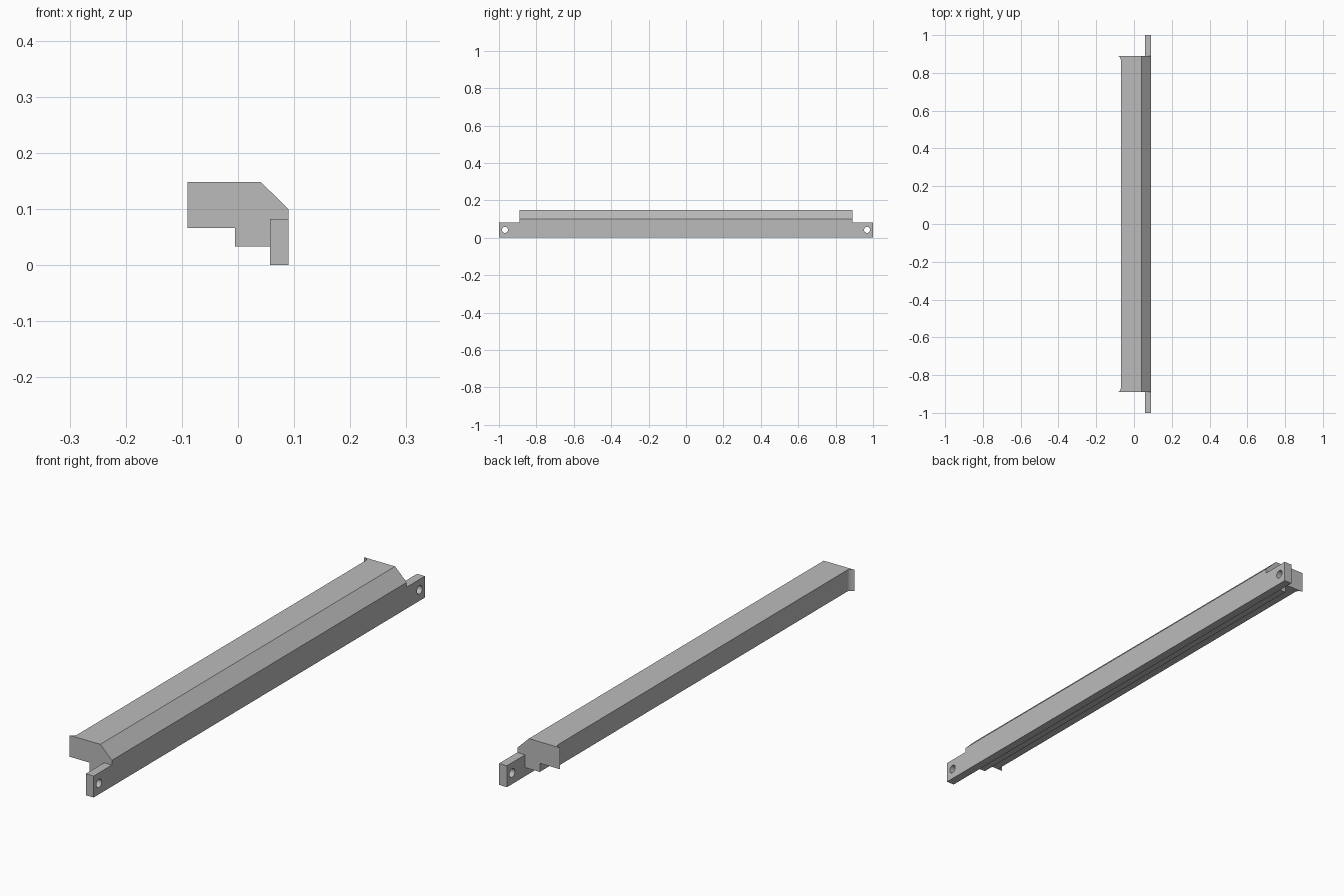
import bpy, bmesh, math

cube = bpy.data.objects.get("Cube")
if cube:
    bpy.data.objects.remove(cube, do_unlink=True)

HALF, BODY_END = 1.0, 0.89        # half lengths of the rail and the body
OUTER, INNER = 0.09, 0.057        # sides of the mounting flange
TAB_TOP, FLARE = 0.082, 0.02

grey = bpy.data.materials.new("plain grey")
grey.use_nodes = True
colour = (0.5, 0.5, 0.5, 1)
grey.diffuse_color = colour
grey.node_tree.nodes["Principled BSDF"].inputs["Base Color"].default_value = colour


def loft(name, sections):
    """Skin a list of matching closed rings and cap both ends."""
    bm = bmesh.new()
    rings = [[bm.verts.new(p) for p in ring] for ring in sections]
    for a, b in zip(rings, rings[1:]):
        for i in range(len(a)):
            j = (i + 1) % len(a)
            bm.faces.new((a[i], a[j], b[j], b[i]))
    bm.faces.new(rings[0])
    bm.faces.new(rings[-1])
    bmesh.ops.recalc_face_normals(bm, faces=bm.faces[:])
    mesh = bpy.data.meshes.new(name)
    bm.to_mesh(mesh)
    bm.free()
    obj = bpy.data.objects.new(name, mesh)
    bpy.context.collection.objects.link(obj)
    mesh.materials.append(grey)
    return obj


def combine(target, other, operation):
    """Apply a boolean and drop the helper."""
    other.hide_render = True
    mod = target.modifiers.new(operation, 'BOOLEAN')
    mod.operation, mod.solver, mod.object = operation, 'EXACT', other
    bpy.context.view_layer.objects.active = target
    bpy.ops.object.modifier_apply(modifier=mod.name)
    bpy.data.objects.remove(other, do_unlink=True)


def section(left, y):
    """Stepped cross-section with a bevelled upper edge."""
    profile = [(left, 0.066), (left, 0.148), (0.041, 0.148), (OUTER, 0.1),
               (OUTER, 0), (INNER, 0), (INNER, 0.033), (-0.005, 0.033),
               (-0.005, 0.066)]
    return [(x, y, z) for x, z in profile]


# Main rail: its left side flares out in a hollow curve at each end
arc = [(-OUTER + FLARE * math.cos(t), BODY_END - FLARE + FLARE * math.sin(t))
       for t in (math.pi / 2 * i / 8 for i in range(9))]
stations = [(x, -y) for x, y in reversed(arc)] + arc
rail = loft("rail", [section(x, y) for x, y in stations])

# End tabs, each with a round screw hole
for side in (-1, 1):
    ring = [(INNER, 0), (OUTER, 0), (OUTER, TAB_TOP), (INNER, TAB_TOP)]
    tab = loft("end_tab", [[(x, side * y, z) for x, z in ring]
                           for y in (BODY_END, HALF)])
    combine(rail, tab, 'UNION')
    circle = [2 * math.pi * i / 24 for i in range(24)]
    hole = loft("hole_cutter", [[(x, side * 0.968 + 0.016 * math.cos(a),
                                  0.042 + 0.016 * math.sin(a)) for a in circle]
                                for x in (0.03, 0.12)])
    combine(rail, hole, 'DIFFERENCE')

# Smooth curves, sharp edges
bpy.ops.object.select_all(action='DESELECT')
rail.select_set(True)
bpy.context.view_layer.objects.active = rail
bpy.ops.object.shade_smooth_by_angle(angle=math.radians(30))
